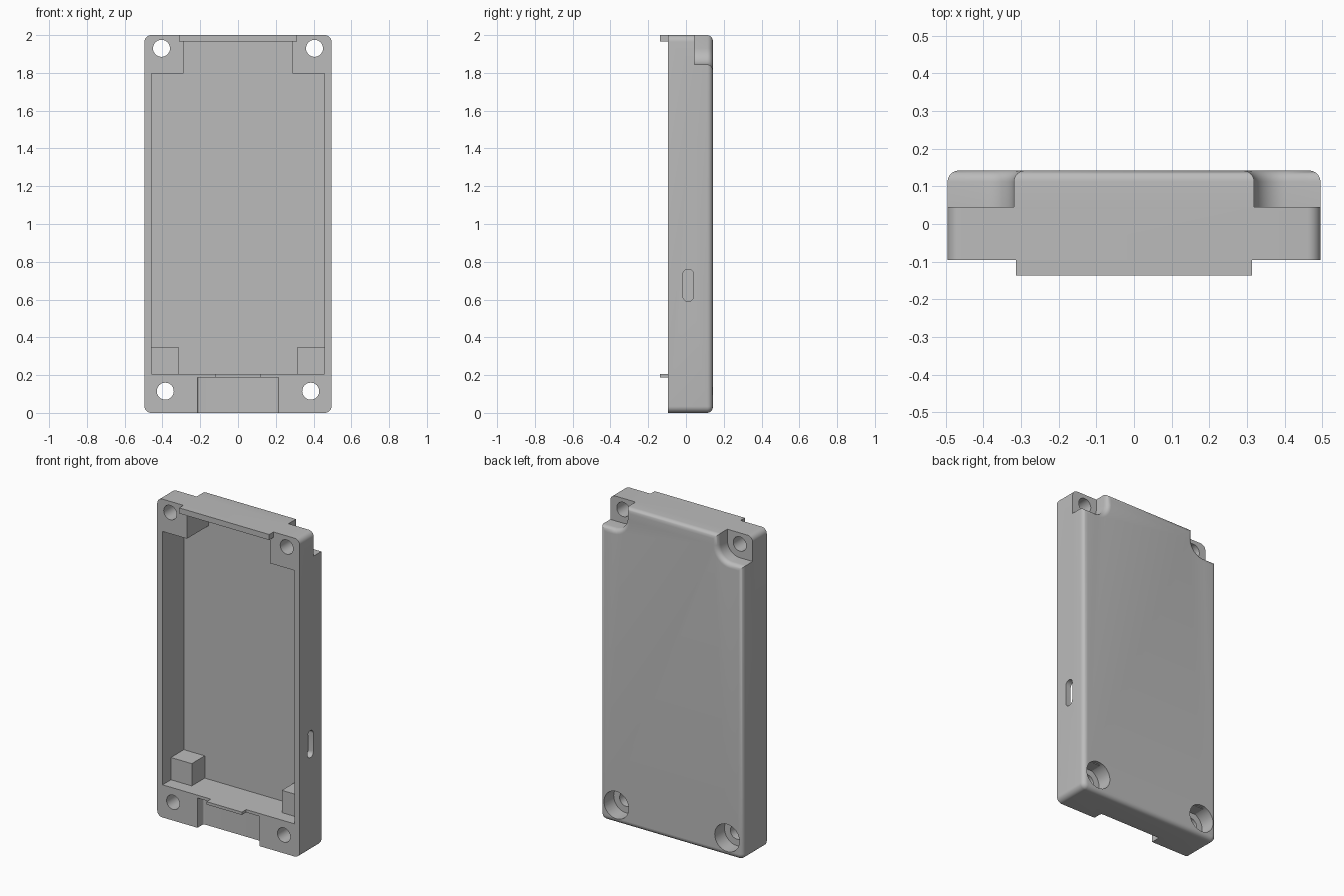
import bpy, bmesh, math

default = bpy.data.objects.get("Cube")
if default:
    bpy.data.objects.remove(default, do_unlink=True)

grey = bpy.data.materials.new("Matte grey")
grey.use_nodes = True
colour = (0.5, 0.5, 0.5, 1)
grey.diffuse_color = colour
grey.node_tree.nodes["Principled BSDF"].inputs["Base Color"].default_value = colour

FRONT, BACK, FLOOR, SHELF = -0.095, 0.142, 0.117, 0.045
LIP = -0.137


def rect(a0, a1, b0, b1, r=0.0, steps=8):
    """Rectangle outline, with optional rounded corners."""
    if r == 0:
        return [(a0, b0), (a1, b0), (a1, b1), (a0, b1)]
    points = []
    centres = [(a1 - r, b1 - r), (a0 + r, b1 - r), (a0 + r, b0 + r), (a1 - r, b0 + r)]
    for quarter, (ca, cb) in enumerate(centres):
        for i in range(steps + 1):
            t = (quarter + i / steps) * math.pi / 2
            p = (ca + r * math.cos(t), cb + r * math.sin(t))
            if all(math.dist(p, q) > 1e-5 for q in points):
                points.append(p)
    return points


def circle(x, z, r):
    return rect(x - r, x + r, z - r, z + r, r)


def prism(name, outline, d0, d1, axis="y"):
    """Extrude an outline along an axis."""
    place = {"x": lambda a, b, d: (d, a, b),
             "y": lambda a, b, d: (a, d, b),
             "z": lambda a, b, d: (a, b, d)}[axis]
    bm = bmesh.new()
    ends = [[bm.verts.new(place(a, b, d)) for a, b in outline] for d in (d0, d1)]
    n = len(outline)
    for end in ends:
        bm.faces.new(end)
    for i in range(n):
        j = (i + 1) % n
        bm.faces.new((ends[0][i], ends[0][j], ends[1][j], ends[1][i]))
    bmesh.ops.recalc_face_normals(bm, faces=bm.faces[:])
    mesh = bpy.data.meshes.new(name)
    bm.to_mesh(mesh)
    bm.free()
    mesh.materials.append(grey)
    ob = bpy.data.objects.new(name, mesh)
    bpy.context.collection.objects.link(ob)
    return ob


def activate(ob):
    bpy.ops.object.select_all(action="DESELECT")
    ob.select_set(True)
    bpy.context.view_layer.objects.active = ob


def cut(ob, outline, d0, d1, axis="y"):
    cutter = prism("cutter", outline, d0, d1, axis)
    cutter.hide_render = True
    mod = ob.modifiers.new("cut", "BOOLEAN")
    mod.operation = "DIFFERENCE"
    mod.solver = "EXACT"
    mod.object = cutter
    activate(ob)
    bpy.ops.object.modifier_apply(modifier=mod.name)
    bpy.data.objects.remove(cutter, do_unlink=True)


# Case block with recessed upper corners on the back
case = prism("case", rect(-0.495, 0.495, 0, 2, 0.035), FRONT, BACK)
for s in (-1, 1):
    xs = sorted((s * 0.319, s * 0.8))
    cut(case, rect(*xs, 1.844, 2.3, 0.086), SHELF, 0.3)

# Rounded rim all round the back face
bm = bmesh.new()
bm.from_mesh(case.data)
bmesh.ops.remove_doubles(bm, verts=bm.verts[:], dist=1e-5)
rim = [e for e in bm.edges
       if all(abs(v.co.y - BACK) < 1e-4 for v in e.verts)
       and any(abs(f.normal.y) < 0.5 for f in e.link_faces)]
bmesh.ops.bevel(bm, geom=rim, offset=0.03, segments=6, profile=0.5, affect="EDGES")
bm.to_mesh(case.data)
bm.free()

# Front cavity, narrower between the upper screw corners
cavity = [(-0.458, 0.205), (0.458, 0.205), (0.458, 1.797), (0.288, 1.797),
          (0.288, 1.965), (-0.288, 1.965), (-0.288, 1.797), (-0.458, 1.797)]
cut(case, cavity, -0.3, FLOOR)

# Shallow connector recess at the bottom of the front
cut(case, rect(-0.215, 0.215, -0.3, -0.035, 0.012), -0.2, 0.187, "z")

# Screw holes, the lower pair counterbored from the back
for s in (-1, 1):
    cut(case, circle(s * 0.405, 1.93, 0.045), -0.3, 0.3)
    cut(case, circle(s * 0.385, 0.115, 0.045), -0.3, 0.3)
    cut(case, circle(s * 0.385, 0.115, 0.086), SHELF, 0.3)

# Side slot
cut(case, rect(-0.017, 0.041, 0.59, 0.76, 0.029), 0.4, 0.7, "x")

# Locating lips on the front edge
lip = prism("top_lip", rect(-0.313, 0.313, 1.965, 2), LIP, FRONT)
tab = prism("bottom_tab", rect(-0.123, 0.123, 0.187, 0.205), LIP, FRONT)

# Support posts in the lower cavity corners
for s, side in ((-1, "right"), (1, "left")):
    xs = sorted((s * 0.313, s * 0.47))
    prism(side + "_support_post", rect(*xs, 0.195, 0.345), -0.012, FLOOR + 0.005)

activate(case)
bpy.ops.object.shade_smooth_by_angle(angle=math.radians(35))
